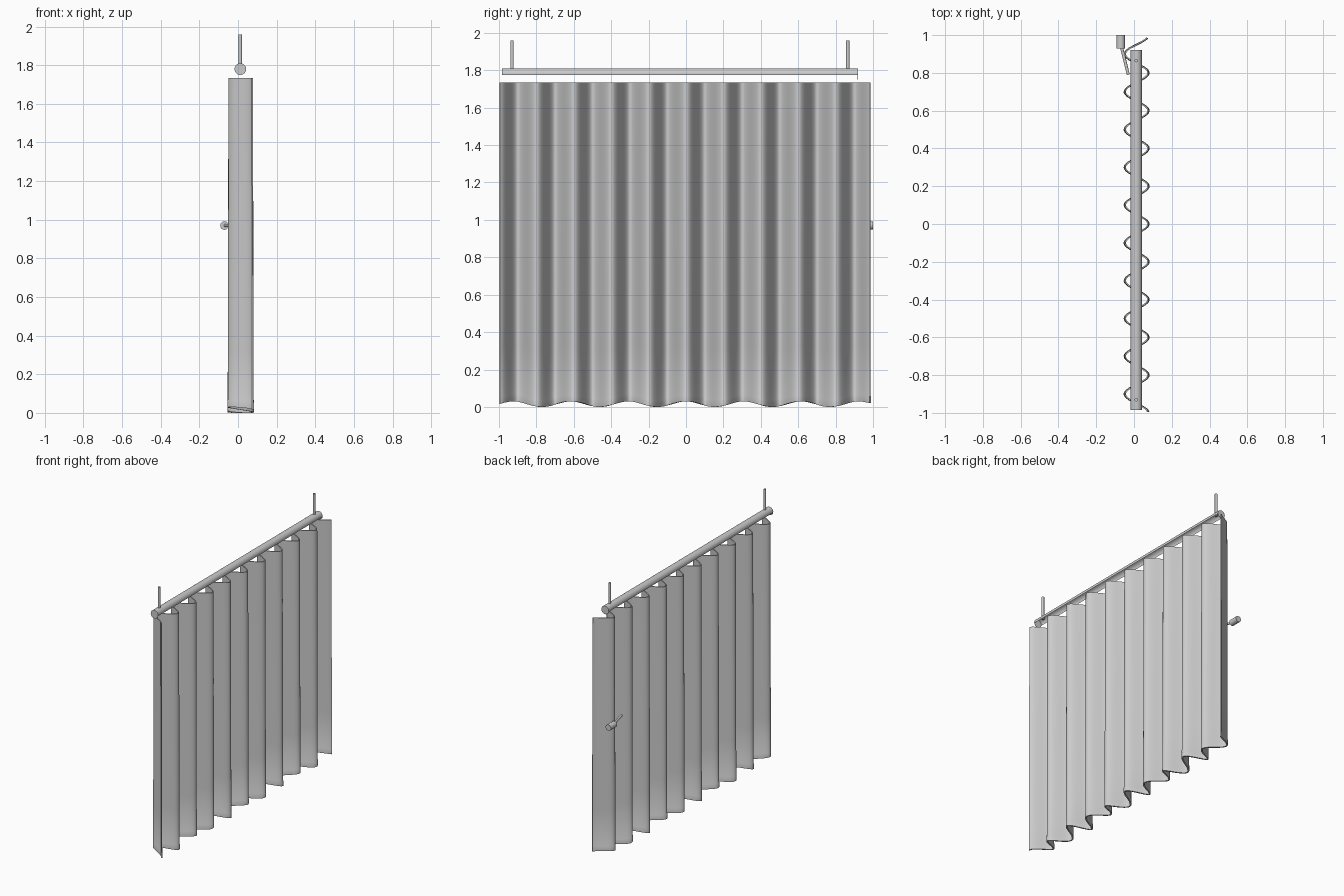
import bpy, bmesh, math
from mathutils import Vector

if "Cube" in bpy.data.objects:
    bpy.data.objects.remove(bpy.data.objects["Cube"])


def finish(bm, name, angle=40):
    bmesh.ops.recalc_face_normals(bm, faces=bm.faces)
    me = bpy.data.meshes.new(name)
    bm.to_mesh(me)
    bm.free()
    ob = bpy.data.objects.new(name, me)
    bpy.context.collection.objects.link(ob)
    bpy.ops.object.select_all(action='DESELECT')
    ob.select_set(True)
    bpy.context.view_layer.objects.active = ob
    bpy.ops.object.shade_smooth_by_angle(angle=math.radians(angle))
    return ob


def rod(name, a, b, r, sides=24):
    a, b = Vector(a), Vector(b)
    bm = bmesh.new()
    bmesh.ops.create_cone(bm, cap_ends=True, segments=sides, radius1=r, radius2=r,
                          depth=(b - a).length)
    q = Vector((0, 0, 1)).rotation_difference(b - a)
    for v in bm.verts:
        v.co = q @ v.co + (a + b) / 2
    return finish(bm, name)


# Pleated curtain: a thin profile (height, half thickness) swept along the folds
TOP = 1.735
Y0, Y1, STEPS = -0.995, 0.985, 240
side = [(0.0, 0.005), (0.036, 0.005), (0.040, 0.0035), (0.3, 0.0035),
        (0.65, 0.0035), (1.0, 0.0035), (1.35, 0.0035), (TOP, 0.0035)]
profile = side + [(h, -t) for h, t in reversed(side)]

bm = bmesh.new()
rings = []
for i in range(STEPS + 1):
    y = Y0 + (Y1 - Y0) * i / STEPS
    a = 2 * math.pi * y / 0.2
    hem = 0.015 + 0.015 * math.cos(2 * math.pi * y / 0.308)
    ring = []
    for h, t in profile:
        amp = 0.064 - 0.004 * h / TOP
        slope = -amp * math.sin(a) * 2 * math.pi / 0.2
        n = Vector((1, -slope)).normalized()
        x = 0.014 + amp * math.cos(a)
        z = h + hem * (1 - h / TOP)
        ring.append(bm.verts.new((x + n.x * t, y + n.y * t, z)))
    rings.append(ring)
n = len(profile)
for r0, r1 in zip(rings, rings[1:]):
    for j in range(n):
        k = (j + 1) % n
        bm.faces.new((r0[j], r1[j], r1[k], r0[k]))
m = len(side)
for r in (rings[0], rings[-1]):
    for j in range(m - 1):
        bm.faces.new((r[j], r[j + 1], r[n - 2 - j], r[n - 1 - j]))
finish(bm, "curtain")

# Curtain rail: tube open underneath
CX, CZ, R = 0.012, 1.78, 0.03
YA, YB = -0.985, 0.92
bm = bmesh.new()
prev = None
for i in range(25):
    a = math.radians(-10 + 200 * i / 24)
    x, z = CX + R * math.cos(a), CZ + R * math.sin(a)
    cur = (bm.verts.new((x, YA, z)), bm.verts.new((x, YB, z)))
    if prev:
        bm.faces.new((prev[0], prev[1], cur[1], cur[0]))
    prev = cur
finish(bm, "rail")

# Round end caps and hanging rods
for label, y, ry in (("near", YA, -0.93), ("far", YB - 0.002, 0.865)):
    rod("rail_cap_" + label, (CX, y, CZ), (CX, y + 0.002, CZ), R, 32)
    rod("hanging_rod_" + label, (CX, ry, 1.79), (CX, ry, 1.96), 0.009, 16)

# Pull handle with its thin arm
rod("handle_grip", (-0.07, 0.93, 0.97), (-0.07, 1.0, 0.97), 0.022, 24)
rod("handle_arm", (-0.066, 0.935, 0.97), (-0.03, 0.79, 0.97), 0.008, 16)
